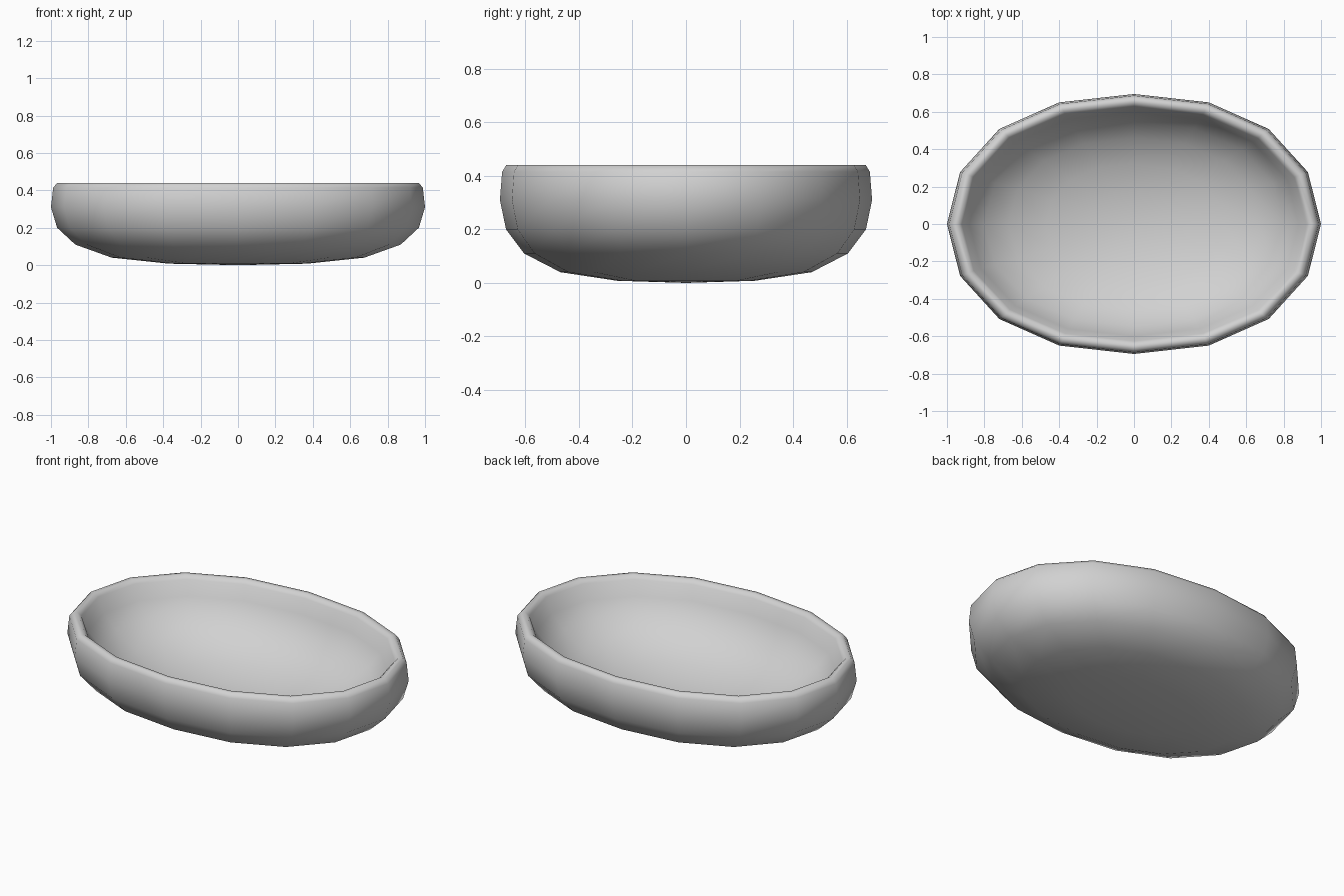
import bpy
import bmesh

cube = bpy.data.objects.get("Cube")
if cube:
    bpy.data.objects.remove(cube, do_unlink=True)

# Plain grey glaze
grey = bpy.data.materials.new("plain_grey")
grey.use_nodes = True
color = (0.64, 0.64, 0.64, 1)
grey.diffuse_color = color
grey.node_tree.nodes["Principled BSDF"].inputs["Base Color"].default_value = color

# Oval outline: one quarter, mirrored round to sixteen corners
HALF_DEPTH = 0.695
quarter = [(1, 0), (0.93, 0.277), (0.72, 0.508), (0.4, 0.65), (0, HALF_DEPTH)]
half = quarter + [(-x, y) for x, y in quarter[-2::-1]]
outline = half + [(x, -y) for x, y in half[-2:0:-1]]

# Wall section from underside, over the rim, down the rounded basin:
# scale, inset, height
section = [
    (0.37, 0, 0.008), (0.675, 0, 0.04), (0.87, 0, 0.11), (0.967, 0, 0.2),
    (1, 0, 0.31), (0.988, 0, 0.415), (0.966, 0, 0.44),
    (0.966, 0.025, 0.44), (0.966, 0.045, 0.42), (0.92, 0.04, 0.335),
    (0.83, 0.03, 0.25), (0.69, 0.02, 0.165), (0.48, 0.01, 0.1),
    (0.25, 0, 0.06),
]

bm = bmesh.new()


def ring(scale, inset, z):
    sx, sy = scale - inset, scale - inset / HALF_DEPTH
    return [bm.verts.new((x * sx, y * sy, z)) for x, y in outline]


rings = [ring(*row) for row in section]
count = len(outline)
for low, high in zip(rings, rings[1:]):
    for i in range(count):
        j = (i + 1) % count
        bm.faces.new((low[i], low[j], high[j], high[i]))

# Shallow pointed fans close the underside and the floor
for edge, z in ((rings[0], 0), (rings[-1], 0.045)):
    centre = bm.verts.new((0, 0, z))
    for i in range(count):
        bm.faces.new((edge[i], edge[(i + 1) % count], centre))

bmesh.ops.recalc_face_normals(bm, faces=bm.faces[:])
for face in bm.faces:
    face.smooth = True

mesh = bpy.data.meshes.new("oval_bowl")
bm.to_mesh(mesh)
bm.free()
mesh.materials.append(grey)
bowl = bpy.data.objects.new("oval_bowl", mesh)
bpy.context.collection.objects.link(bowl)
